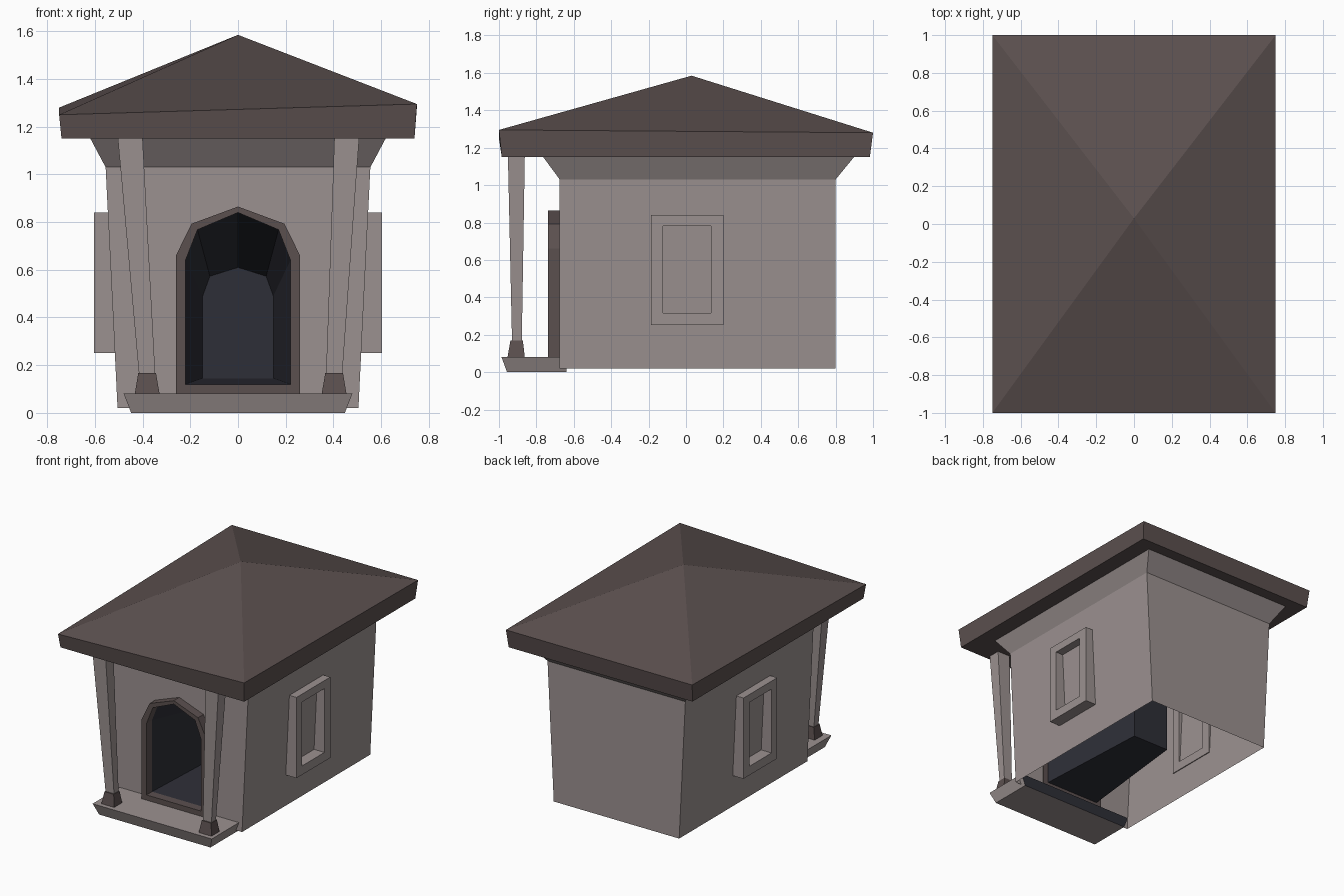
import bpy
import bmesh

if "Cube" in bpy.data.objects:
    bpy.data.objects.remove(bpy.data.objects["Cube"], do_unlink=True)


def material(name, rgb):
    mat = bpy.data.materials.new(name)
    mat.use_nodes = True
    color = (*rgb, 1)
    mat.diffuse_color = color
    mat.node_tree.nodes["Principled BSDF"].inputs["Base Color"].default_value = color
    return mat


STONE = material("pale stone", (0.33, 0.285, 0.28))
BROWN = material("dark brown", (0.105, 0.08, 0.078))
DARK = material("dark interior", (0.027, 0.028, 0.038))


def finish(name, bm, *mats, recalc=True):
    if recalc:
        bmesh.ops.recalc_face_normals(bm, faces=bm.faces[:])
    mesh = bpy.data.meshes.new(name)
    bm.to_mesh(mesh)
    bm.free()
    for mat in mats:
        mesh.materials.append(mat)
    obj = bpy.data.objects.new(name, mesh)
    bpy.context.collection.objects.link(obj)
    return obj


def loft(bm, rings, closed=False, start=False, end=False):
    """Join rings of points with quads; closed also joins last to first."""
    loops = [[bm.verts.new(p) for p in ring] for ring in rings]
    pairs = list(zip(loops, loops[1:]))
    if closed:
        pairs.append((loops[-1], loops[0]))
    for a, b in pairs:
        for i in range(len(a)):
            j = (i + 1) % len(a)
            bm.faces.new((a[i], a[j], b[j], b[i]))
    if start:
        bm.faces.new(loops[0])
    if end:
        bm.faces.new(loops[-1])
    return loops


def rect(x0, x1, y0, y1, z):
    return [(x0, y0, z), (x1, y0, z), (x1, y1, z), (x0, y1, z)]


def arch(half, bottom, spring, shoulder_x, shoulder_z, top, y):
    right = [(half, bottom), (half, spring), (shoulder_x, shoulder_z)]
    left = [(-x, z) for x, z in reversed(right)]
    return [(x, y, z) for x, z in right + [(0, top)] + left]


def block(name, mat, rings):
    bm = bmesh.new()
    loft(bm, rings, start=True, end=True)
    return finish(name, bm, mat)


FRONT, BACK = -0.675, 0.8
door = arch(0.22, 0.12, 0.64, 0.17, 0.768, 0.84, FRONT)

# Walls: open below, leaning outward, flared under the roof
bm = bmesh.new()
low, high, flare = loft(bm, [
    rect(-0.505, 0.505, FRONT, BACK, 0.02),
    rect(-0.555, 0.555, FRONT, BACK, 1.03),
    rect(-0.62, 0.62, -0.765, 0.9, 1.152)], end=True)
# Front wall notched around the doorway
bm.faces.remove(bm.faces.get((low[0], low[1], high[1], high[0])))
notch = [(0.22, FRONT, 0.02)] + door[1:-1] + [(-0.22, FRONT, 0.02)]
bm.faces.new([low[0], *[bm.verts.new(p) for p in reversed(notch)],
              low[1], high[1], high[0]])
finish("walls", bm, STONE)

# Doorway tunnel narrowing to a back wall
bm = bmesh.new()
loft(bm, [door, arch(0.148, 0.145, 0.49, 0.118, 0.573, 0.61, 0.18)], end=True)
bmesh.ops.recalc_face_normals(bm, faces=bm.faces[:])
bmesh.ops.reverse_faces(bm, faces=bm.faces[:])
finish("doorway_interior", bm, DARK, recalc=False)

# Arched door frame
outer = (0.26, 0.075, 0.66, 0.195, 0.793, 0.865)
inner = (0.22, 0.12, 0.64, 0.17, 0.768, 0.84)
bm = bmesh.new()
loft(bm, [arch(*outer, FRONT + 0.01), arch(*outer, -0.738),
          arch(*inner, -0.738), arch(*inner, FRONT + 0.01)], closed=True)
finish("door_frame", bm, BROWN)

# Porch slab, with a dark rear face
porch = block("porch", STONE, [rect(-0.448, 0.448, -0.957, -0.64, 0),
                               rect(-0.48, 0.48, -0.987, -0.64, 0.082)])
porch.data.materials.append(DARK)
for face in porch.data.polygons:
    if face.normal.y > 0.9:
        face.material_index = 1

# Porch posts and their feet
for side, foot, top in (("right", -0.381, -0.452), ("left", 0.403, 0.456)):
    block(side + "_post", STONE, [
        rect(foot - 0.034, foot + 0.034, -0.93, -0.878, 0.16),
        rect(top - 0.052, top + 0.052, -0.952, -0.862, 1.152)])
    block(side + "_post_foot", BROWN, [
        rect(foot - 0.052, foot + 0.052, -0.954, -0.862, 0.08),
        rect(foot - 0.037, foot + 0.037, -0.939, -0.872, 0.168)])

# Side window frames, open to the wall behind
for side, s in (("left", 1), ("right", -1)):
    def pane(x, y0, y1, z0, z1):
        return [(s * x, y0, z0), (s * x, y1, z0), (s * x, y1, z1), (s * x, y0, z1)]
    big, small = (-0.188, 0.2, 0.252, 0.84), (-0.123, 0.133, 0.317, 0.782)
    bm = bmesh.new()
    loft(bm, [pane(0.51, *big), pane(0.603, *big),
              pane(0.603, *small), pane(0.51, *small)], closed=True)
    finish(side + "_window_frame", bm, STONE)

# Hipped roof with a slightly uneven eave
bm = bmesh.new()
eave = [(-0.75, -1, 1.25), (0.75, -1, 1.295), (0.75, 1, 1.28), (-0.75, 1, 1.28)]
base, rim = loft(bm, [rect(-0.74, 0.74, -0.985, 0.983, 1.15), eave], start=True)
peak = bm.verts.new((0, 0.03, 1.585))
for i in range(4):
    bm.faces.new((rim[i], rim[(i + 1) % 4], peak))
finish("roof", bm, BROWN)
